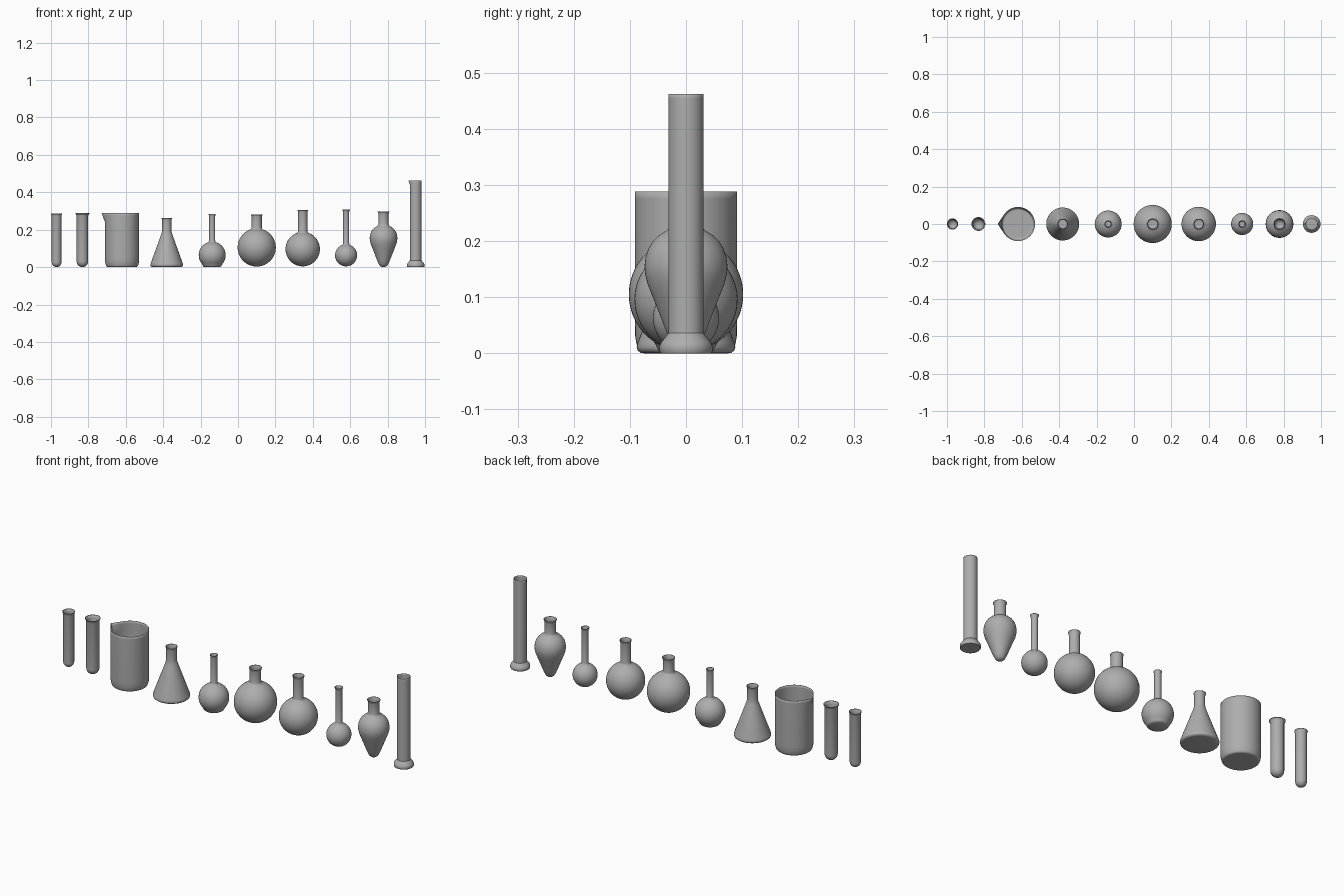
import bpy, bmesh, math

if "Cube" in bpy.data.objects:
    bpy.data.objects.remove(bpy.data.objects["Cube"])

SEG = 48
glass = bpy.data.materials.new("grey_glass")
glass.diffuse_color = (0.42, 0.42, 0.42, 1)
glass.use_nodes = True
glass.node_tree.nodes["Principled BSDF"].inputs["Base Color"].default_value = glass.diffuse_color


def arc(r, zc, a0, a1, n):
    """Points on a circle about (0, zc); angles in degrees from horizontal."""
    pts = []
    for i in range(n + 1):
        a = math.radians(a0 + (a1 - a0) * i / n)
        pts.append((r * math.cos(a), zc + r * math.sin(a)))
    return pts


def lip(neck, rim, h):
    """Small flared rim at the top of a neck or tube."""
    return [(neck, h - 0.014), (neck + (rim - neck) * 0.4, h - 0.007),
            (rim, h - 0.003), (rim, h)]


def lathe(name, x, prof, spout=None, wall=0.002):
    """Spin a profile that starts on the axis; spout = (reach, start z, top z)."""
    bm = bmesh.new()
    pole = bm.verts.new((0, 0, prof[0][1]))
    rings = []
    for r, z in prof[1:]:
        ring = []
        for i in range(SEG):
            a = 2 * math.pi * i / SEG
            rr = r
            if spout and z > spout[1]:
                # pull the wall out along tangent lines towards -x
                a0 = math.acos(r / spout[0])
                d = abs(a - math.pi)
                if d < a0:
                    t = (z - spout[1]) / (spout[2] - spout[1])
                    rr += t * (r / math.cos(a0 - d) - r)
            ring.append(bm.verts.new((rr * math.cos(a), rr * math.sin(a), z)))
        rings.append(ring)
    for i in range(SEG):
        j = (i + 1) % SEG
        bm.faces.new((pole, rings[0][j], rings[0][i]))
        for lo, hi in zip(rings, rings[1:]):
            bm.faces.new((lo[i], lo[j], hi[j], hi[i]))
    me = bpy.data.meshes.new(name)
    bm.to_mesh(me)
    bm.free()
    me.materials.append(glass)
    me.shade_smooth()
    me.set_sharp_from_angle(angle=math.radians(40))
    ob = bpy.data.objects.new(name, me)
    ob.location.x = x
    bpy.context.collection.objects.link(ob)
    if wall:
        m = ob.modifiers.new("wall", 'SOLIDIFY')
        m.thickness = wall
        m.offset = -1
    return ob


def test_tube(name, x, r, rim, h):
    lathe(name, x, arc(r, r, -90, 0, 10) + lip(r, rim, h))


def bulb_flask(name, x, r, zc, neck, rim, h, flat=None):
    """Round bulb with a filleted neck; flat = points of a flat foot."""
    top = math.degrees(math.acos((neck + 0.006) / r))
    if flat:
        low = math.degrees(math.asin((0.018 - zc) / r))
        prof = flat + arc(r, zc, low, top, 20)
    else:
        prof = arc(r, zc, -90, top, 26)
    z = prof[-1][1]
    prof += [(neck + 0.002, z + 0.004), (neck, z + 0.010)]
    lathe(name, x, prof + lip(neck, rim, h))


# Test tubes
test_tube("small_test_tube", -0.97, 0.026, 0.030, 0.286)
test_tube("large_test_tube", -0.832, 0.031, 0.037, 0.288)

# Beaker with pouring spout
corner = [(0.075 + 0.011 * math.sin(a), 0.011 - 0.011 * math.cos(a))
          for a in (math.radians(15 * k) for k in range(6))]
wall = [(0.0885, 0.018), (0.0905, 0.03), (0.091, 0.05)]
wall += [(0.091, z) for z in (0.24, 0.252, 0.264, 0.276, 0.288)]
lathe("beaker", -0.62, [(0, 0), (0.07, 0)] + corner + wall, (0.109, 0.24, 0.288))

# Conical flask
lathe("conical_flask", -0.381,
      [(0, 0), (0.074, 0), (0.081, 0.001), (0.086, 0.005), (0.088, 0.011),
       (0.086, 0.019), (0.031, 0.172), (0.027, 0.184), (0.025, 0.196)]
      + lip(0.025, 0.028, 0.262))

# Flat-footed flask
bulb_flask("flat_bottom_flask", -0.138, 0.072, 0.064, 0.016, 0.019, 0.284,
           [(0, 0), (0.042, 0), (0.047, 0.003), (0.051, 0.009)])

# Round flasks
bulb_flask("large_round_flask", 0.10, 0.102, 0.105, 0.027, 0.030, 0.281)
bulb_flask("medium_round_flask", 0.346, 0.092, 0.096, 0.025, 0.028, 0.305)
bulb_flask("small_round_flask", 0.578, 0.059, 0.063, 0.016, 0.020, 0.307)

# Pear-shaped flask
lathe("pear_flask", 0.778,
      [(0, 0), (0.012, 0.002), (0.021, 0.009), (0.029, 0.024), (0.038, 0.046),
       (0.050, 0.077), (0.060, 0.102), (0.069, 0.125), (0.073, 0.142),
       (0.074, 0.155), (0.072, 0.172), (0.067, 0.187), (0.058, 0.201),
       (0.046, 0.212), (0.034, 0.219), (0.029, 0.224), (0.027, 0.232)]
      + lip(0.027, 0.031, 0.297))

# Measuring cylinder: foot and tube with a small spout
lathe("cylinder_foot", 0.95,
      [(0, 0), (0.045, 0), (0.047, 0.003), (0.047, 0.014), (0.044, 0.020),
       (0.035, 0.031), (0.0315, 0.036)], wall=0)
lathe("cylinder_tube", 0.95,
      [(0, 0.03), (0.0315, 0.03), (0.0315, 0.44), (0.0315, 0.448),
       (0.0315, 0.455), (0.0315, 0.462)], (0.038, 0.44, 0.462))
